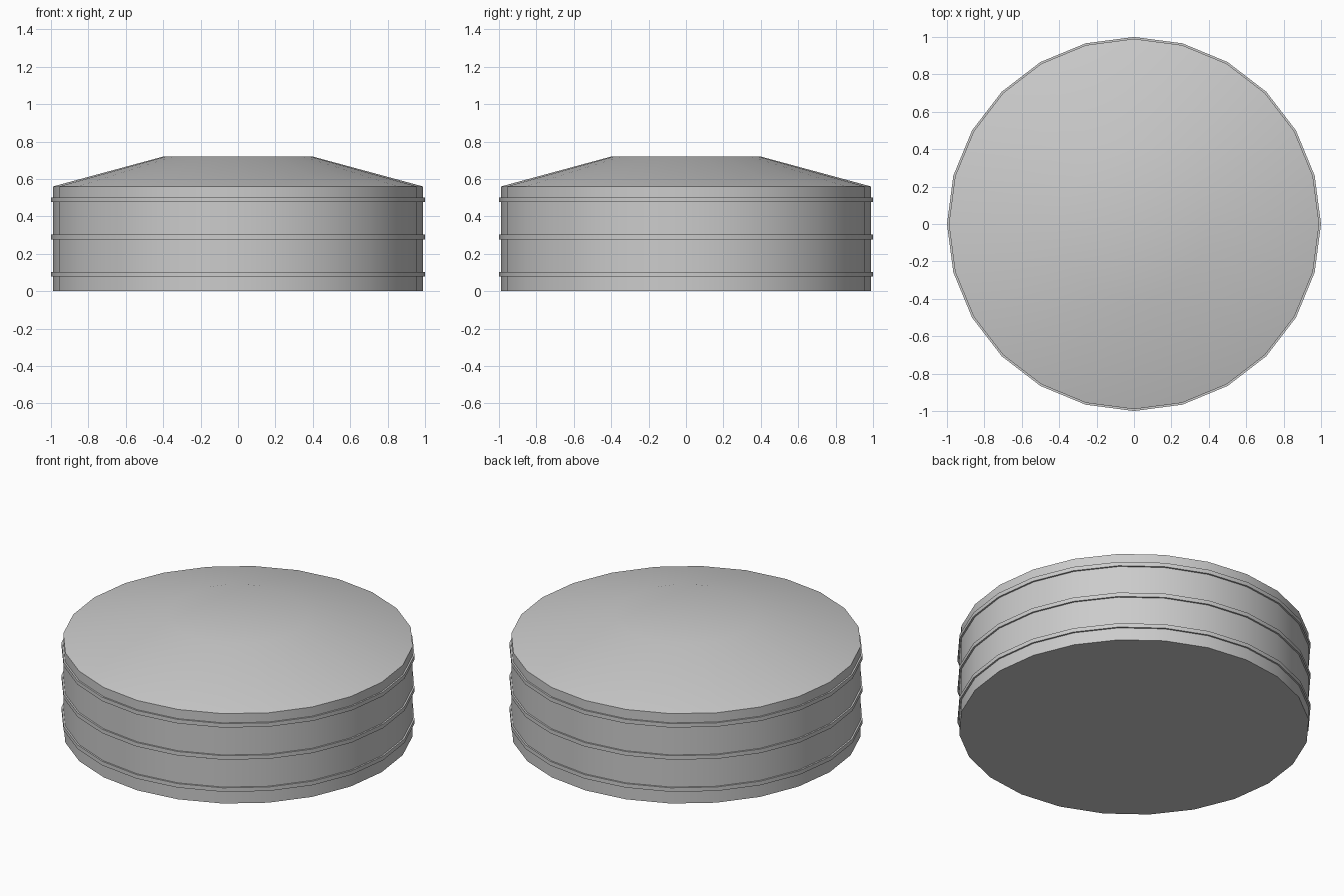
import bpy
import bmesh
from math import cos, sin, tau, radians

cube = bpy.data.objects.get("Cube")
if cube:
    bpy.data.objects.remove(cube)

SIDES = 24

grey = bpy.data.materials.new("light grey metal")
grey.use_nodes = True
colour = (0.6, 0.6, 0.6, 1)
grey.diffuse_color = colour
grey.node_tree.nodes["Principled BSDF"].inputs["Base Color"].default_value = colour


def lathe(name, profile, closed=False):
    """Turn (radius, height) points about z; zero radius makes a pole."""
    bm = bmesh.new()
    rings = []
    for r, z in profile:
        count = SIDES if r else 1
        rings.append([bm.verts.new((r * cos(tau * i / SIDES), r * sin(tau * i / SIDES), z))
                      for i in range(count)])
    pairs = list(zip(rings, rings[1:]))
    if closed:
        pairs.append((rings[-1], rings[0]))
    for a, b in pairs:
        for i in range(SIDES):
            j = (i + 1) % SIDES
            corners = [a[i % len(a)], a[j % len(a)], b[j % len(b)], b[i % len(b)]]
            bm.faces.new(list(dict.fromkeys(corners)))
    bmesh.ops.recalc_face_normals(bm, faces=bm.faces)
    mesh = bpy.data.meshes.new(name)
    bm.to_mesh(mesh)
    bm.free()
    mesh.materials.append(grey)
    obj = bpy.data.objects.new(name, mesh)
    bpy.context.collection.objects.link(obj)
    bpy.ops.object.select_all(action="DESELECT")
    obj.select_set(True)
    bpy.context.view_layer.objects.active = obj
    bpy.ops.object.shade_smooth_by_angle(angle=radians(30))
    return obj


# Tank wall with its floor and shallow sloping roof
lathe("tank_body", [(0, 0), (0.99, 0), (0.99, 0.56), (0.4, 0.72), (0, 0.72)])

# Raised hoops around the wall
for label, z in (("lower", 0.09), ("middle", 0.29), ("upper", 0.49)):
    lathe(label + "_hoop", [(0.98, z - 0.0125), (1, z - 0.0125),
                            (1, z + 0.0125), (0.98, z + 0.0125)], closed=True)
